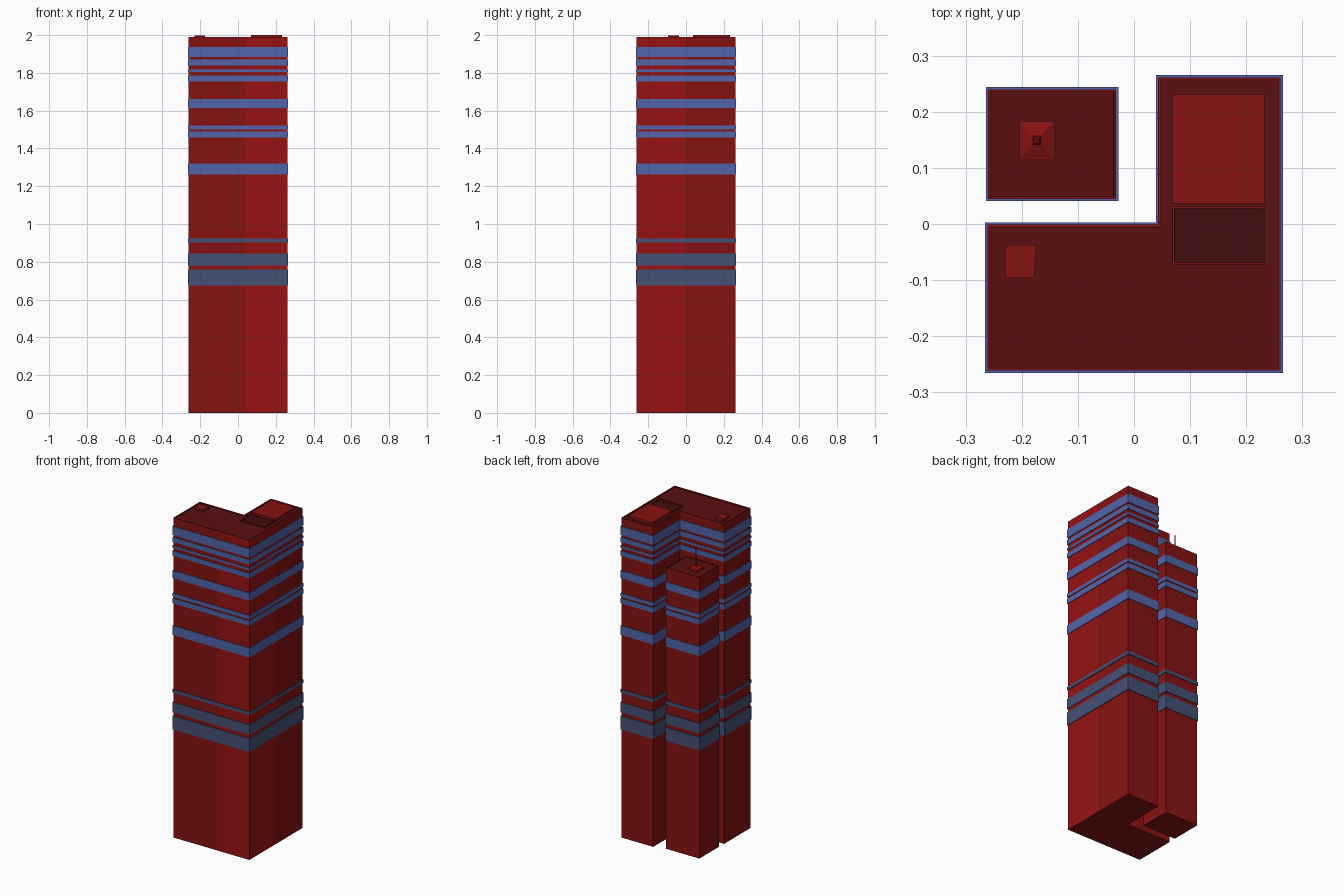
import bpy, bmesh

if "Cube" in bpy.data.objects:
    bpy.data.objects.remove(bpy.data.objects["Cube"])


def material(name, rgb):
    m = bpy.data.materials.new(name)
    m.diffuse_color = (*rgb, 1)
    m.use_nodes = True
    m.node_tree.nodes["Principled BSDF"].inputs["Base Color"].default_value = m.diffuse_color
    return m


RED = material("brick_red", (0.24, 0.006, 0.006))
BRIGHT = material("bright_red", (0.31, 0.006, 0.006))
ROOF = material("roof_dark_red", (0.1, 0.005, 0.005))
PIT = material("pit_dark_red", (0.055, 0.004, 0.004))
BLUE = material("glass_blue", (0.085, 0.13, 0.40))
DUSK = material("glass_dusk", (0.06, 0.08, 0.18))


def prism(name, outline, z0, z1, mats, top_scale=1.0, parapet=0.0, corner=None):
    """Extruded outline; optional taper, sunken roof and brighter corner walls."""
    bm = bmesh.new()
    n = len(outline)
    cx = sum(p[0] for p in outline) / n
    cy = sum(p[1] for p in outline) / n
    low = [bm.verts.new((x, y, z0)) for x, y in outline]
    high = [bm.verts.new((cx + (x - cx) * top_scale, cy + (y - cy) * top_scale, z1))
            for x, y in outline]
    for i in range(n):
        j = (i + 1) % n
        bm.faces.new((low[i], low[j], high[j], high[i]))
    bm.faces.new(low[::-1])
    top = bm.faces.new(high)
    bm.normal_update()
    if corner:
        for f in bm.faces:
            c = f.calc_center_median()
            if abs(f.normal.z) < 0.5 and c.x > corner[0] and c.y < corner[1]:
                f.material_index = 2
    if parapet:
        for thick, depth in ((parapet, 0), (0.0002, -0.006)):
            bmesh.ops.inset_region(bm, faces=[top], thickness=thick, depth=depth,
                                   use_even_offset=True)
        top.material_index = 1
    me = bpy.data.meshes.new(name)
    bm.to_mesh(me)
    bm.free()
    for m in mats:
        me.materials.append(m)
    ob = bpy.data.objects.new(name, me)
    bpy.context.collection.objects.link(ob)
    return ob


def rect(x0, x1, y0, y1):
    return [(x0, y0), (x1, y0), (x1, y1), (x0, y1)]


def main_outline(o=0.0):
    # L plan, with extra points where the brighter corner walls begin
    a = 0.2615 + o
    ix, iy = 0.043 - o, -0.001 + o
    return [(-a, -a), (ix, -a), (a, -a), (a, iy), (a, a), (ix, a), (ix, iy), (-a, iy)]


def annex_outline(o=0.0):
    return rect(-0.26 - o, -0.032 + o, 0.045 - o, 0.24 + o)


# Towers
ANNEX_H = 1.75
prism("main_tower", main_outline(), 0, 1.99, (RED, ROOF, BRIGHT),
      parapet=0.005, corner=(0.04, 0.0))
prism("annex_tower", annex_outline(), 0, ANNEX_H, (RED, ROOF), parapet=0.004)

# Window bands wrapping both towers
BANDS = [(0.674, 0.758), (0.78, 0.843), (0.902, 0.923), (1.262, 1.32),
         (1.459, 1.49), (1.50, 1.522), (1.615, 1.663), (1.755, 1.785),
         (1.804, 1.818), (1.84, 1.87), (1.883, 1.938)]
for i, (z0, z1) in enumerate(BANDS):
    glass = DUSK if z1 < 1 else BLUE
    prism(f"main_window_band_{i}", main_outline(0.004), z0, z1, (glass,))
    if z1 < ANNEX_H:
        prism(f"annex_window_band_{i}", annex_outline(0.004), z0, z1, (glass,))

# Main roof: plant house, framed pit, small vent
prism("roof_plant_house", rect(0.069, 0.233, 0.036, 0.232), 1.98, 2.0, (RED,))
prism("roof_pit", rect(0.069, 0.233, -0.072, 0.031), 1.98, 1.991, (RED, PIT), parapet=0.003)
prism("roof_vent", [(-0.23, -0.096), (-0.178, -0.096), (-0.174, -0.037), (-0.23, -0.037)],
      1.98, 1.998, (RED,))

# Annex roof: stepped mast foot and thin mast
R = ANNEX_H - 0.008


def mast_square(r):
    return rect(-0.173 - r, -0.173 + r, 0.149 - r * 1.12, 0.149 + r * 1.12)


prism("mast_base", mast_square(0.031), R, R + 0.014, (RED,))
prism("mast_foot", mast_square(0.029), R + 0.014, R + 0.024, (RED,), top_scale=0.3)
prism("mast_collar", mast_square(0.008), R + 0.022, R + 0.034, (RED,), top_scale=0.5)
prism("mast", mast_square(0.002), R + 0.03, 1.88, (RED,))
